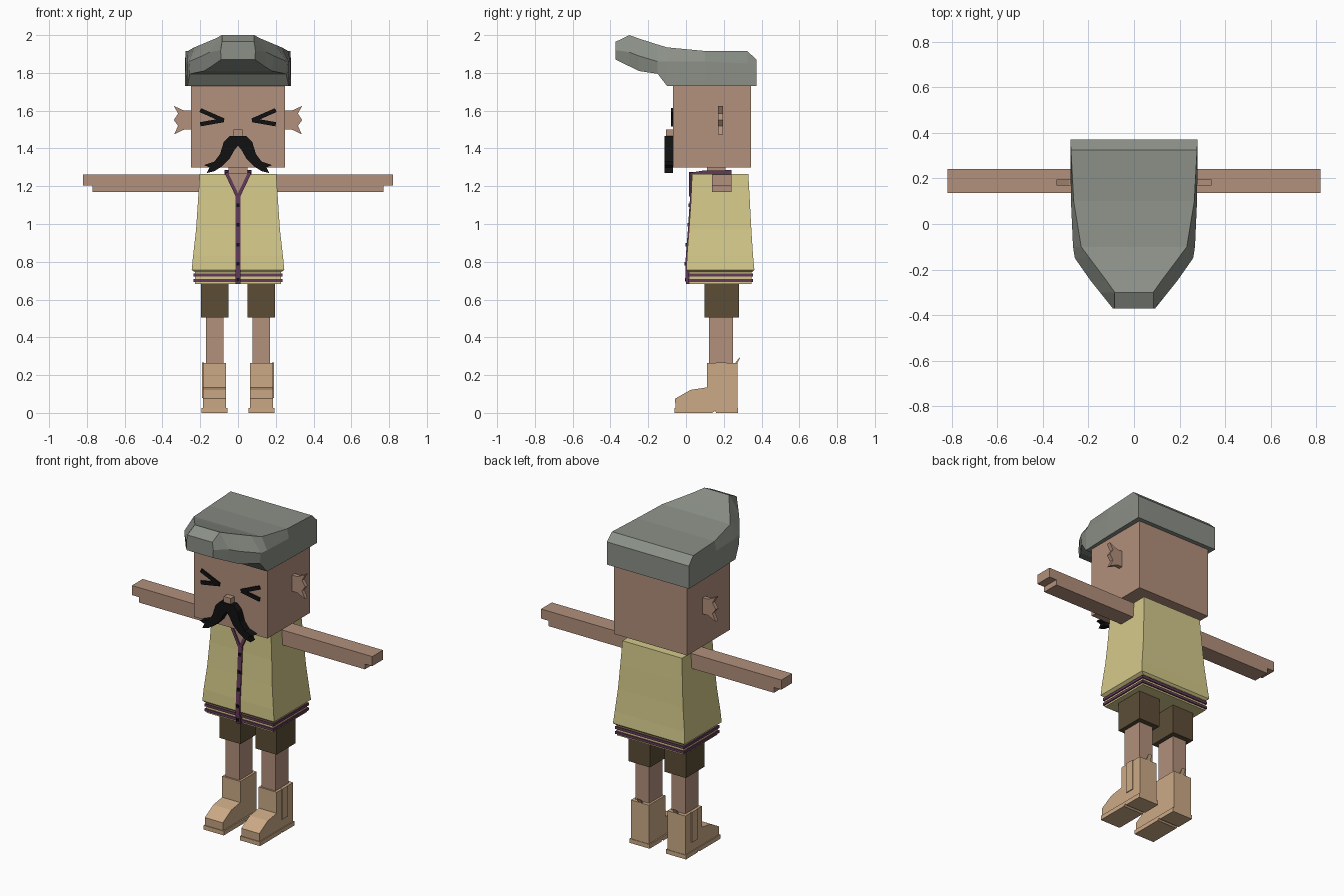
import bpy, bmesh
from mathutils import Vector

cube = bpy.data.objects.get("Cube")
if cube:
    bpy.data.objects.remove(cube)


def colour(name, r, g, b):
    rgba = [(c / 255 / 12.92 if c < 11 else ((c / 255 + .055) / 1.055) ** 2.4) for c in (r, g, b)] + [1]
    m = bpy.data.materials.new(name)
    m.use_nodes = True
    m.diffuse_color = rgba
    m.node_tree.nodes["Principled BSDF"].inputs["Base Color"].default_value = rgba
    return m


skin = colour("skin", 178, 144, 124)
grey = colour("cap grey", 139, 144, 135)
yellow = colour("shirt yellow", 212, 201, 138)
purple = colour("trim purple", 100, 58, 88)
brown = colour("shorts brown", 92, 77, 54)
tan = colour("boot tan", 204, 170, 134)
black = colour("black", 17, 17, 17)


def loft(name, rings, mat, mirror=False):
    """Skin a list of equally long closed rings and cap both ends."""
    bm = bmesh.new()
    loops = [[bm.verts.new(p) for p in ring] for ring in rings]
    n = len(loops[0])
    for a, b in zip(loops, loops[1:]):
        for i in range(n):
            j = (i + 1) % n
            bm.faces.new((a[i], a[j], b[j], b[i]))
    bm.faces.new(loops[0])
    bm.faces.new(loops[-1])
    bmesh.ops.recalc_face_normals(bm, faces=bm.faces)
    mesh = bpy.data.meshes.new(name)
    bm.to_mesh(mesh)
    bm.free()
    mesh.materials.append(mat)
    ob = bpy.data.objects.new(name, mesh)
    bpy.context.collection.objects.link(ob)
    if mirror:
        ob.modifiers.new("Mirror", 'MIRROR')
    return ob


def front_prism(name, outline, y0, y1, mat, mirror=False):
    return loft(name, [[(x, y, z) for x, z in outline] for y in (y0, y1)], mat, mirror)


def side_prism(name, outline, x0, x1, mat, mirror=False):
    return loft(name, [[(x, y, z) for y, z in outline] for x in (x0, x1)], mat, mirror)


def rect(x, y0, y1, z):
    return [(-x, y0, z), (x, y0, z), (x, y1, z), (-x, y1, z)]


def box(name, x, y, z, mat, mirror=False):
    return front_prism(name, [(x[0], z[0]), (x[1], z[0]), (x[1], z[1]), (x[0], z[1])], y[0], y[1], mat, mirror)


def stroke(name, a, b, width, y0, y1, mat, mirror=True):
    """Flat bar between two (x, z) points."""
    a, b = Vector(a), Vector(b)
    side = (b - a).normalized().orthogonal() * width / 2
    return front_prism(name, [a - side, b - side, b + side, a + side], y0, y1, mat, mirror)


# Head, neck and face
box("head", (-.25, .25), (-.07, .345), (1.3, 1.78), skin)
box("neck", (-.05, .05), (.11, .21), (1.2, 1.32), skin)
box("nose", (-.024, .024), (-.105, -.07), (1.465, 1.5), skin)
front_prism("ear", [(.25, 1.6), (.285, 1.6), (.34, 1.625), (.317, 1.585), (.34, 1.55), (.317, 1.52),
                    (.338, 1.475), (.285, 1.5), (.25, 1.5)], .17, .195, skin, True)
stroke("eye_upper_line", (.075, 1.548), (.2, 1.603), .022, -.079, -.07, black)
stroke("eye_lower_line", (.075, 1.55), (.2, 1.528), .022, -.079, -.07, black)
front_prism("moustache", [(0, 1.465), (.045, 1.465), (.075, 1.435), (.095, 1.37), (.125, 1.33), (.18, 1.312),
                          (.15, 1.3), (.165, 1.27), (.125, 1.28), (.085, 1.305), (.045, 1.345), (.02, 1.39), (0, 1.415)],
            -.113, -.07, black, True)

# Cap: cross-sections from back to the tip of the peak
# y, bottom half-width and z, middle half-width and z, top half-width and z
cap = [(.372, .28, 1.73, .28, 1.8, .28, 1.87),
       (.325, .28, 1.73, .28, 1.85, .277, 1.916),
       (.1, .276, 1.73, .277, 1.86, .265, 1.916),
       (-.1, .268, 1.73, .268, 1.86, .232, 1.935),
       (-.15, .255, 1.795, .26, 1.86, .195, 1.95),
       (-.25, .18, 1.81, .19, 1.89, .12, 1.982),
       (-.3, .14, 1.835, .15, 1.91, .085, 2.0),
       (-.372, .09, 1.87, .092, 1.92, .085, 1.965)]
loft("cap", [[(-b, y, zb), (b, y, zb), (m, y, zm), (t, y, zt), (-t, y, zt), (-m, y, zm)]
             for y, b, zb, m, zm, t, zt in cap], grey)

# Flared shirt with a striped hem
loft("shirt", [rect(.228, .012, .35, .745), rect(.245, .002, .362, .757), rect(.238, .005, .355, .83),
               rect(.222, .016, .346, .97), rect(.212, .026, .338, 1.12), rect(.203, .032, .33, 1.265)], yellow)
box("hem", (-.228, .228), (.017, .348), (.682, .755), yellow)
for z in (.722, .692):
    box("hem_stripe", (-.235, .235), (.01, .355), (z, z + .016), purple)

# Button band following the shirt front
band = [(.0, .682), (-.004, .757), (-.001, .83), (.01, .97), (.02, 1.12), (.023, 1.165)]
side_prism("button_band", band + [(y + .03, z) for y, z in reversed(band)], -.014, .014, purple)
for z, y in ((.705, -.005), (.79, -.008), (.89, -.002), (.995, .007), (1.1, .014)):
    box("button", (-.009, .009), (y, y + .02), (z - .009, z + .009), black)

# Open neckline and collar
front_prism("neckline_skin", [(0, 1.15), (.06, 1.268), (-.06, 1.268)], .022, .06, skin)
stroke("collar_lapel", (.004, 1.15), (.062, 1.272), .018, .016, .045, purple)
side_prism("collar_side", [(.025, 1.26), (.24, 1.26), (.24, 1.285), (.09, 1.283), (.025, 1.272)],
           .055, .072, purple, True)
box("collar_back", (-.072, .072), (.225, .24), (1.26, 1.285), purple)

# Arms with a stepped hand
front_prism("arm", [(.19, 1.17), (.77, 1.17), (.77, 1.203), (.82, 1.203), (.82, 1.262), (.19, 1.262)],
            .137, .242, skin, True)

# Legs and shorts
box("shorts_leg", (.05, .195), (.097, .28), (.505, .7), brown, True)
box("leg", (.076, .17), (.122, .25), (.24, .52), skin, True)

# Boots
side_prism("boot", [(-.055, .01), (-.058, .075), (.025, .122), (.112, .135), (.112, .265), (.272, .265), (.272, .01)],
           .063, .186, tan, True)
side_prism("boot_sole", [(-.06, 0), (.14, 0), (.155, .012), (.16, 0), (.275, 0), (.275, .026), (-.06, .026)],
           .055, .192, tan, True)
box("boot_side_panel", (.18, .191), (.16, .215), (.08, .268), tan, True)
side_prism("boot_pull_tab", [(.255, .255), (.268, .255), (.288, .295), (.276, .285)], .11, .135, tan, True)
